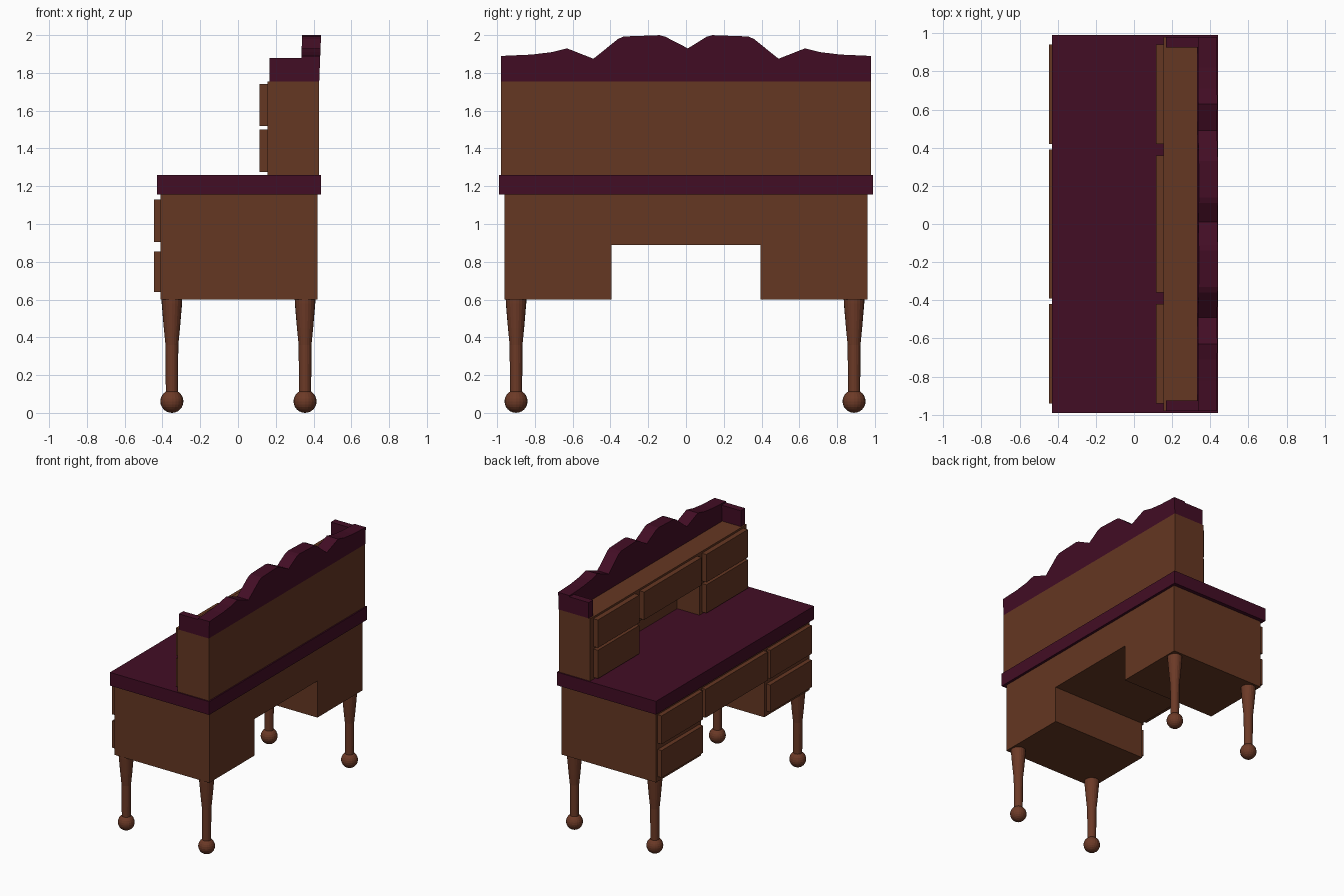
import bpy, bmesh, math

if "Cube" in bpy.data.objects:
    bpy.data.objects.remove(bpy.data.objects["Cube"])


def material(name, rgb):
    m = bpy.data.materials.new(name)
    m.diffuse_color = (*rgb, 1)
    m.use_nodes = True
    m.node_tree.nodes["Principled BSDF"].inputs["Base Color"].default_value = m.diffuse_color
    return m


wood = material("brown wood", (0.130, 0.038, 0.016))
leg_wood = material("leg wood", (0.150, 0.042, 0.020))
maroon = material("maroon paint", (0.055, 0.004, 0.018))


def finish(name, bm, mat):
    bmesh.ops.recalc_face_normals(bm, faces=bm.faces)
    me = bpy.data.meshes.new(name)
    bm.to_mesh(me)
    bm.free()
    me.materials.append(mat)
    ob = bpy.data.objects.new(name, me)
    bpy.context.collection.objects.link(ob)
    return ob


def box(name, x, y, z, mat):
    bm = bmesh.new()
    v = [bm.verts.new((a, b, c)) for a in x for b in y for c in z]
    for f in ((0, 1, 3, 2), (4, 6, 7, 5), (0, 4, 5, 1), (2, 3, 7, 6), (0, 2, 6, 4), (1, 5, 7, 3)):
        bm.faces.new([v[i] for i in f])
    return finish(name, bm, mat)


def prism(name, pts, x0, x1, mat, lean=0.0):
    """Extrude a (y, z) outline along x; lean shifts x per unit height."""
    bm = bmesh.new()
    zmin = min(p[1] for p in pts)
    a, b = [[bm.verts.new((x + lean * (z - zmin), y, z)) for y, z in pts] for x in (x0, x1)]
    bm.faces.new(a)
    bm.faces.new(b)
    for i in range(len(pts)):
        j = (i + 1) % len(pts)
        bm.faces.new((a[i], a[j], b[j], b[i]))
    return finish(name, bm, mat)


def arch(w, h, z0, z1, zi):
    """Outline of a block with a gap of half width h below zi."""
    return [(-w, z0), (-h, z0), (-h, zi), (h, zi), (h, z0), (w, z0), (w, z1), (-w, z1)]


# Desk body with kneehole, and desk top
prism("desk_body", arch(0.96, 0.395, 0.60, 1.155, 0.89), -0.41, 0.42, wood)
box("desk_top", (-0.43, 0.44), (-0.99, 0.99), (1.155, 1.26), maroon)

# Hutch: front with an open niche, closed back
prism("hutch_body", arch(0.98, 0.39, 1.26, 1.755, 1.50), 0.155, 0.35, wood)
box("hutch_back", (0.35, 0.43), (-0.98, 0.98), (1.26, 1.755), wood)

# Drawers
for tag, x, rows, mid in (("desk", (-0.445, -0.41), ((0.64, 0.855), (0.905, 1.13)), 0.39),
                          ("hutch", (0.115, 0.155), ((1.275, 1.50), (1.52, 1.74)), 0.36)):
    for z in rows:
        for y in ((-0.94, -0.42), (0.42, 0.94)):
            box(tag + "_side_drawer", x, y, z, wood)
    box(tag + "_middle_drawer", x, (-mid, mid), rows[1], wood)

# Wavy crest along the back, leaning slightly
wave = [(0.98, 1.89), (0.82, 1.897), (0.71, 1.91), (0.63, 1.93), (0.49, 1.875),
        (0.36, 1.98), (0.33, 1.993), (0.14, 2.0), (0.11, 1.992)]
outline = ([(-0.98, 1.755)] + [(-y, z) for y, z in wave] + [(0.01, 1.93)]
           + wave[::-1] + [(0.98, 1.755)])
prism("back_crest", outline, 0.33, 0.43, maroon, lean=0.04)

# Low side rails on the hutch
for s in (-1, 1):
    box("side_rail", (0.167, 0.36), sorted((s * 0.925, s * 0.98)), (1.755, 1.88), maroon)

# Turned legs with ball feet
profile = [(0.0, 0.61), (0.055, 0.61), (0.054, 0.58), (0.043, 0.45), (0.034, 0.36), (0.032, 0.08), (0.0, 0.08)]
SIDES = 20
for x in (-0.35, 0.355):
    for y in (-0.9, 0.89):
        bm = bmesh.new()
        rings = []
        for r, z in profile[1:-1]:
            rings.append([bm.verts.new((x + r * math.cos(2 * math.pi * i / SIDES),
                                        y + r * math.sin(2 * math.pi * i / SIDES), z)) for i in range(SIDES)])
        for lo, hi in zip(rings, rings[1:]):
            for i in range(SIDES):
                j = (i + 1) % SIDES
                bm.faces.new((lo[i], lo[j], hi[j], hi[i]))
        bm.faces.new(rings[0])
        bm.faces.new(rings[-1])
        finish("leg", bm, leg_wood)
        bm = bmesh.new()
        bmesh.ops.create_uvsphere(bm, u_segments=20, v_segments=12, radius=0.061)
        bmesh.ops.translate(bm, verts=bm.verts, vec=(x, y, 0.061))
        finish("ball_foot", bm, leg_wood)
